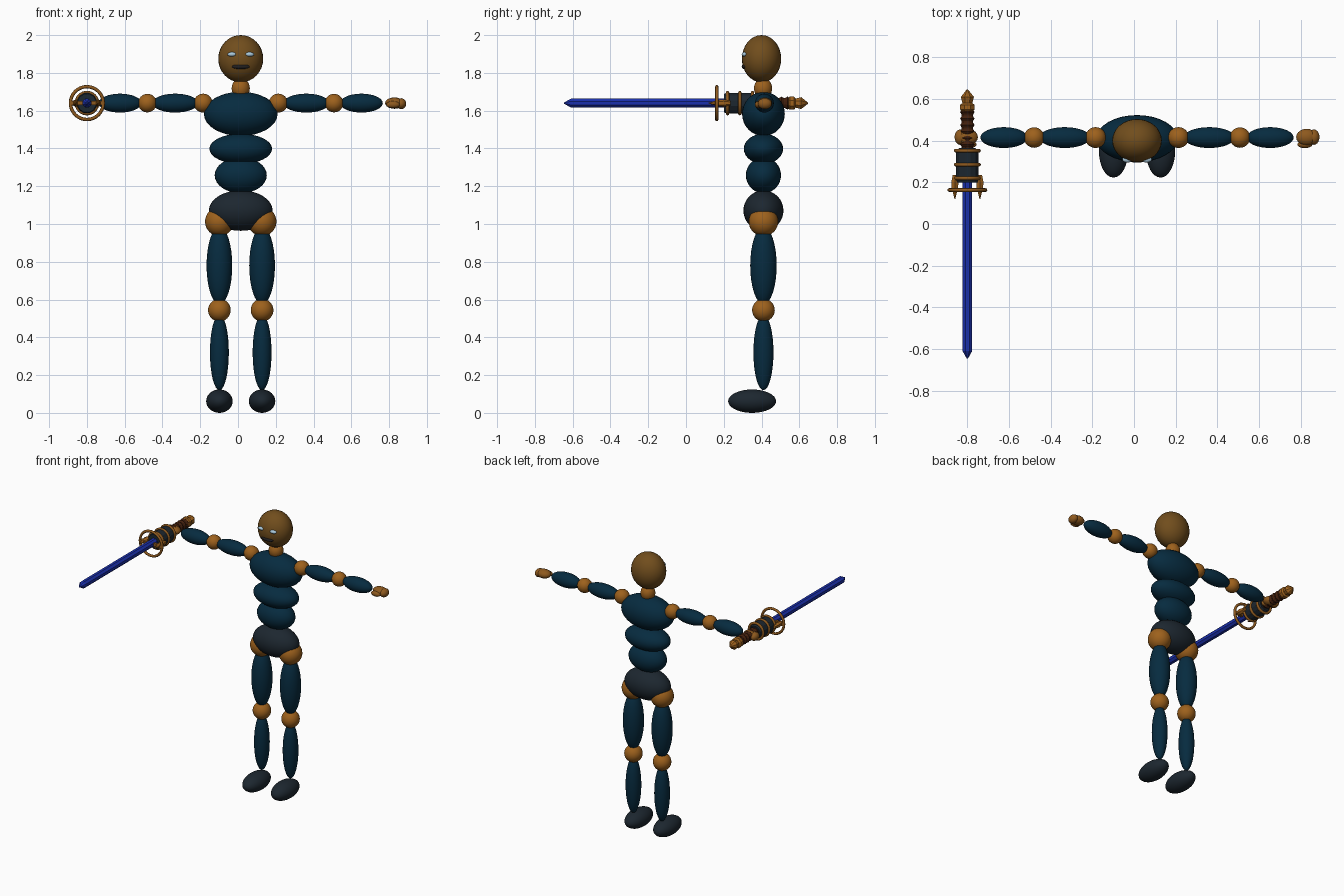
import bpy, bmesh, math
from mathutils import Matrix

cube = bpy.data.objects.get("Cube")
if cube:
    bpy.data.objects.remove(cube, do_unlink=True)


def material(name, rgb):
    m = bpy.data.materials.new(name)
    m.use_nodes = True
    m.diffuse_color = (*rgb, 1)
    m.node_tree.nodes["Principled BSDF"].inputs["Base Color"].default_value = (*rgb, 1)
    return m


TEAL = material("dark teal", (0.002, 0.024, 0.05))
BRONZE = material("bronze", (0.34, 0.12, 0.012))
HEAD = material("brown", (0.165, 0.075, 0.012))
CHARCOAL = material("charcoal", (0.012, 0.02, 0.029))
BLUE = material("blade blue", (0.011, 0.03, 0.42))
GRIP = material("dark red brown", (0.055, 0.014, 0.004))
TRIM = material("dark bronze", (0.27, 0.1, 0.013))
PALE = material("pale blue", (0.4, 0.58, 0.7))
DARK = material("mouth black", (0.016, 0.014, 0.014))

MID = 0.0145      # body centre in x
BODY_Y = 0.41     # body centre in y
ARM_Z = 1.64
SIDES = (("left", 1), ("right", -1))


def finish(name, bm, mat, smooth=False):
    for f in bm.faces:
        f.smooth = smooth
    mesh = bpy.data.meshes.new(name)
    bm.to_mesh(mesh)
    bm.free()
    mesh.materials.append(mat)
    obj = bpy.data.objects.new(name, mesh)
    bpy.context.collection.objects.link(obj)


def ellipsoid(name, centre, radii, mat, axis="Z", segments=32, rings=16):
    """Smooth ellipsoid with its poles along the given axis."""
    bm = bmesh.new()
    bmesh.ops.create_uvsphere(bm, u_segments=segments, v_segments=rings, radius=1)
    if axis == "X":
        bm.transform(Matrix.Rotation(math.pi / 2, 4, "Y"))
    elif axis == "Y":
        bm.transform(Matrix.Rotation(math.pi / 2, 4, "X"))
    bm.transform(Matrix.Translation(centre) @ Matrix.Diagonal((*radii, 1)))
    finish(name, bm, mat, smooth=True)


def turned(name, profile, mat, sides=12, x=-0.80):
    """Lathe (y, radius) pairs around an axis along the sword; ends are capped."""
    bm = bmesh.new()
    loops = []
    for y, r in profile:
        angles = [math.tau * (i + 0.5) / sides for i in range(sides)]
        loops.append([bm.verts.new((x + r * math.cos(a), y, ARM_Z + r * math.sin(a)))
                      for a in angles])
    for a, b in zip(loops, loops[1:]):
        for i in range(sides):
            j = (i + 1) % sides
            bm.faces.new((a[i], a[j], b[j], b[i]))
    bm.faces.new(loops[0])
    bm.faces.new(loops[-1])
    bmesh.ops.recalc_face_normals(bm, faces=bm.faces)
    finish(name, bm, mat)


def hoop(name, y, radius, tube):
    """Ring around the sword axis."""
    bpy.ops.mesh.primitive_torus_add(
        location=(-0.80, y, ARM_Z), rotation=(math.pi / 2, 0, 0),
        major_radius=radius, minor_radius=tube,
        major_segments=32, minor_segments=8)
    obj = bpy.context.object
    obj.name = name
    obj.data.materials.append(TRIM)
    bpy.ops.object.shade_smooth()


def box(name, centre, size, mat):
    bm = bmesh.new()
    bmesh.ops.create_cube(bm, size=1)
    bm.transform(Matrix.Translation(centre) @ Matrix.Diagonal((*size, 1)))
    finish(name, bm, mat)


# Head and face
ellipsoid("head", (MID, 0.40, 1.875), (0.119, 0.104, 0.125), HEAD)
ellipsoid("neck", (MID, 0.408, 1.718), (0.048, 0.048, 0.055), BRONZE)
ellipsoid("mouth", (MID, 0.309, 1.833), (0.047, 0.014, 0.013), DARK)
for side, s in SIDES:
    ellipsoid(side + "_eye", (MID + s * 0.046, 0.31, 1.898), (0.025, 0.015, 0.012), PALE)

# Torso
for name, z, radii, mat in (
        ("chest", 1.583, (0.195, 0.113, 0.117), TEAL),
        ("upper_belly", 1.398, (0.166, 0.104, 0.08), TEAL),
        ("lower_belly", 1.258, (0.138, 0.093, 0.095), TEAL),
        ("pelvis", 1.071, (0.169, 0.106, 0.107), CHARCOAL)):
    ellipsoid(name, (MID, BODY_Y, z), radii, mat)

# Legs and arms
for side, s in SIDES:
    x = MID + s * 0.113
    ellipsoid(side + "_hip", (x, BODY_Y, 1.013), (0.076, 0.078, 0.077), BRONZE)
    ellipsoid(side + "_thigh", (x, BODY_Y, 0.78), (0.068, 0.07, 0.205), TEAL)
    ellipsoid(side + "_knee", (x, BODY_Y, 0.544), (0.06,) * 3, BRONZE)
    ellipsoid(side + "_shin", (x, BODY_Y, 0.32), (0.05, 0.053, 0.2), TEAL)
    ellipsoid(side + "_foot", (x, 0.35, 0.062), (0.07, 0.127, 0.062), CHARCOAL, "Y")

    for name, dx, radii, mat in (
            ("shoulder", 0.199, (0.05,) * 3, BRONZE),
            ("upper_arm", 0.347, (0.122, 0.05, 0.05), TEAL),
            ("elbow", 0.494, (0.049,) * 3, BRONZE),
            ("forearm", 0.639, (0.113, 0.05, 0.05), TEAL)):
        ellipsoid(side + "_" + name, (MID + s * dx, 0.415, ARM_Z), radii, mat, "X")

    # Closed hand: palm, curled fingers and thumb
    hx = MID + s * 0.814
    ellipsoid(side + "_palm", (hx, 0.417, ARM_Z), (0.05, 0.04, 0.03), TRIM, "X", 16, 10)
    ellipsoid(side + "_fingers", (hx + s * 0.035, 0.417, ARM_Z - 0.003),
              (0.027, 0.037, 0.029), TRIM, "X", 16, 10)
    ellipsoid(side + "_thumb", (hx - s * 0.008, 0.382, ARM_Z - 0.008),
              (0.036, 0.018, 0.019), TRIM, "X", 12, 8)

# Sword blade and sleeve
turned("blade", ((-0.645, 0.004), (-0.61, 0.025), (0.22, 0.025)), BLUE, 8)
turned("sleeve", ((0.2, 0.05), (0.215, 0.056), (0.345, 0.056), (0.365, 0.04)), CHARCOAL)
for i, y in enumerate((0.22, 0.285, 0.352)):
    hoop(f"sleeve_band_{i + 1}", y, 0.056, 0.009)

# Ring guard with crossbar and prongs
hoop("guard_ring", 0.163, 0.087, 0.009)
box("guard_crossbar", (-0.80, 0.163, ARM_Z), (0.17, 0.016, 0.022), TRIM)
for side, s in SIDES:
    turned(side + "_prong", ((0.12, 0.002), (0.17, 0.017), (0.2, 0.02), (0.235, 0.012)),
           BRONZE, 6, -0.80 + s * 0.06)

# Grip with wrapped ridges, then pommel
ridges = [(0.36, 0.03)]
for i in range(6):
    y = 0.37 + i * 0.031
    ridges += [(y, 0.028), (y + 0.012, 0.036), (y + 0.024, 0.028)]
turned("grip", ridges, GRIP)
turned("pommel", ((0.54, 0.03), (0.55, 0.038), (0.572, 0.038), (0.58, 0.026),
                  (0.61, 0.034), (0.645, 0.004)), BRONZE, 8)
